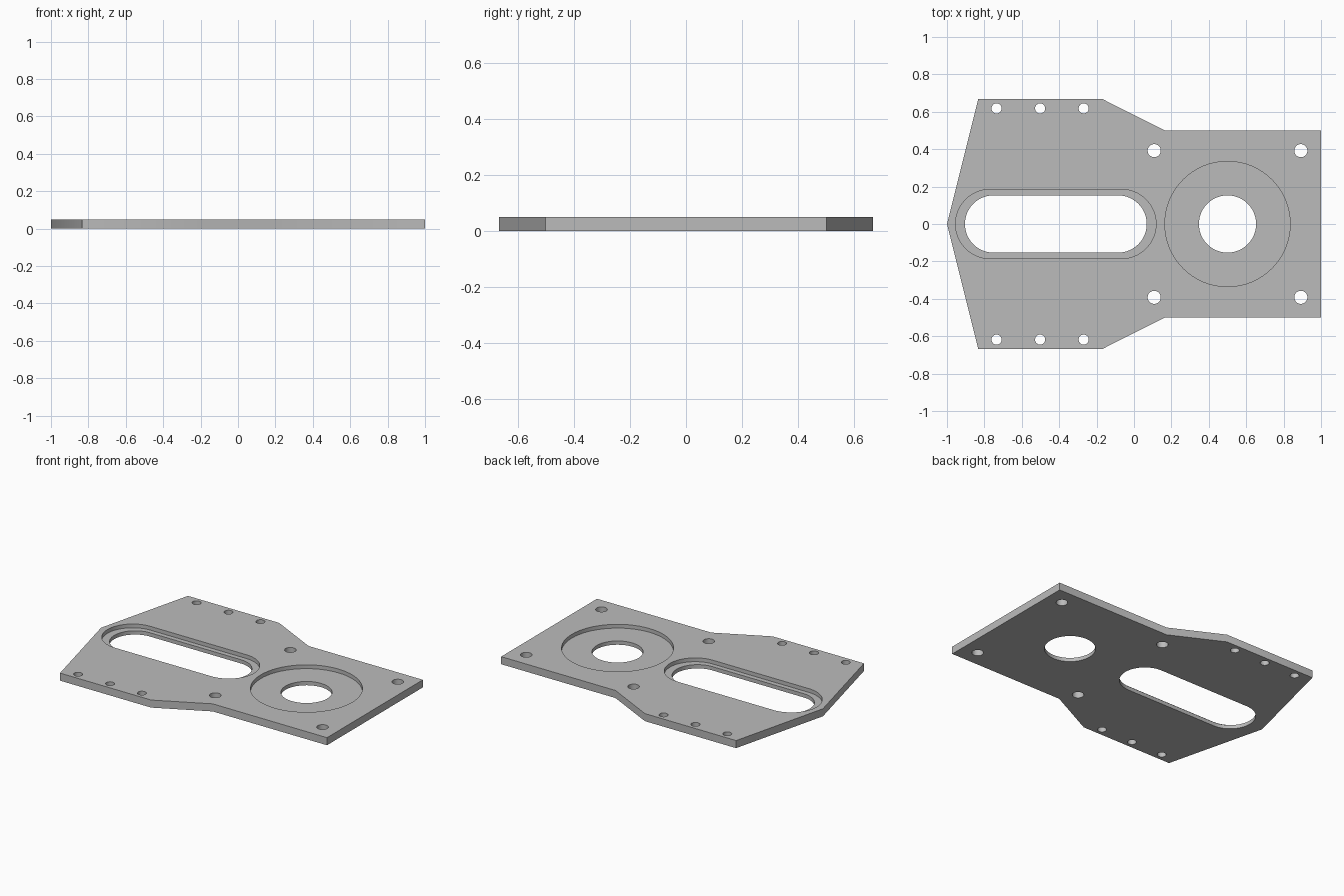
import bpy
import bmesh
from math import cos, sin, pi, radians

cube = bpy.data.objects.get("Cube")
if cube:
    bpy.data.objects.remove(cube, do_unlink=True)

THICK = 0.05
POCKET_FLOOR = 0.025

grey = bpy.data.materials.new("plain grey")
grey.use_nodes = True
colour = (0.5, 0.5, 0.5, 1)
grey.diffuse_color = colour
grey.node_tree.nodes["Principled BSDF"].inputs["Base Color"].default_value = colour


def prism(name, points, z0, z1):
    """Solid made by extruding a counter-clockwise outline from z0 to z1."""
    bm = bmesh.new()
    face = bm.faces.new([bm.verts.new((x, y, z0)) for x, y in points])
    top = bmesh.ops.extrude_face_region(bm, geom=[face])["geom"]
    bmesh.ops.translate(bm, vec=(0, 0, z1 - z0),
                        verts=[g for g in top if isinstance(g, bmesh.types.BMVert)])
    bmesh.ops.recalc_face_normals(bm, faces=bm.faces)
    mesh = bpy.data.meshes.new(name)
    bm.to_mesh(mesh)
    bm.free()
    mesh.materials.append(grey)
    obj = bpy.data.objects.new(name, mesh)
    bpy.context.collection.objects.link(obj)
    return obj


def slot(cx, cy, radius, half_length=0, steps=32):
    """Round-ended outline; with no half_length it is a circle."""
    reach = max(half_length - radius, 0)
    points = []
    for side, start in ((1, -pi / 2), (-1, pi / 2)):
        for i in range(steps + (1 if reach else 0)):
            a = start + pi * i / steps
            points.append((cx + side * reach + radius * cos(a), cy + radius * sin(a)))
    return points


# Plate outline, mirrored front to back
half = [(1, 0.5), (0.165, 0.5), (-0.167, 0.667), (-0.833, 0.667)]
outline = half + [(-1, 0)] + [(x, -y) for x, y in reversed(half)]
plate = prism("mounting_plate", outline, 0, THICK)

# Shallow pockets, then through openings
cuts = [
    ("round_pocket", slot(0.5, 0, 0.335), POCKET_FLOOR),
    ("slot_pocket", slot(-0.418, 0, 0.185, 0.536), POCKET_FLOOR),
    ("round_opening", slot(0.5, 0, 0.153), -0.1),
    ("slot_opening", slot(-0.418, 0, 0.153, 0.486), -0.1),
]
# Bolt holes around the pocket and along the wide edges
for side in (-1, 1):
    for dx in (-0.392, 0.392):
        cuts.append(("corner_hole", slot(0.5 + dx, side * 0.392, 0.035, steps=16), -0.1))
    for dx in (-0.233, 0, 0.233):
        cuts.append(("edge_hole", slot(-0.502 + dx, side * 0.618, 0.027, steps=16), -0.1))

cutters = []
for name, points, floor in cuts:
    cutter = prism(name + "_cutter", points, floor, THICK + 0.1)
    cutter.hide_render = True
    cutters.append(cutter)
    mod = plate.modifiers.new(name, "BOOLEAN")
    mod.operation = "DIFFERENCE"
    mod.solver = "EXACT"
    mod.object = cutter

# Bake the cuts and discard the cutters
bpy.ops.object.select_all(action="DESELECT")
plate.select_set(True)
bpy.context.view_layer.objects.active = plate
bpy.ops.object.convert(target="MESH")
for cutter in cutters:
    bpy.data.objects.remove(cutter, do_unlink=True)
bpy.ops.object.shade_smooth_by_angle(angle=radians(30))
